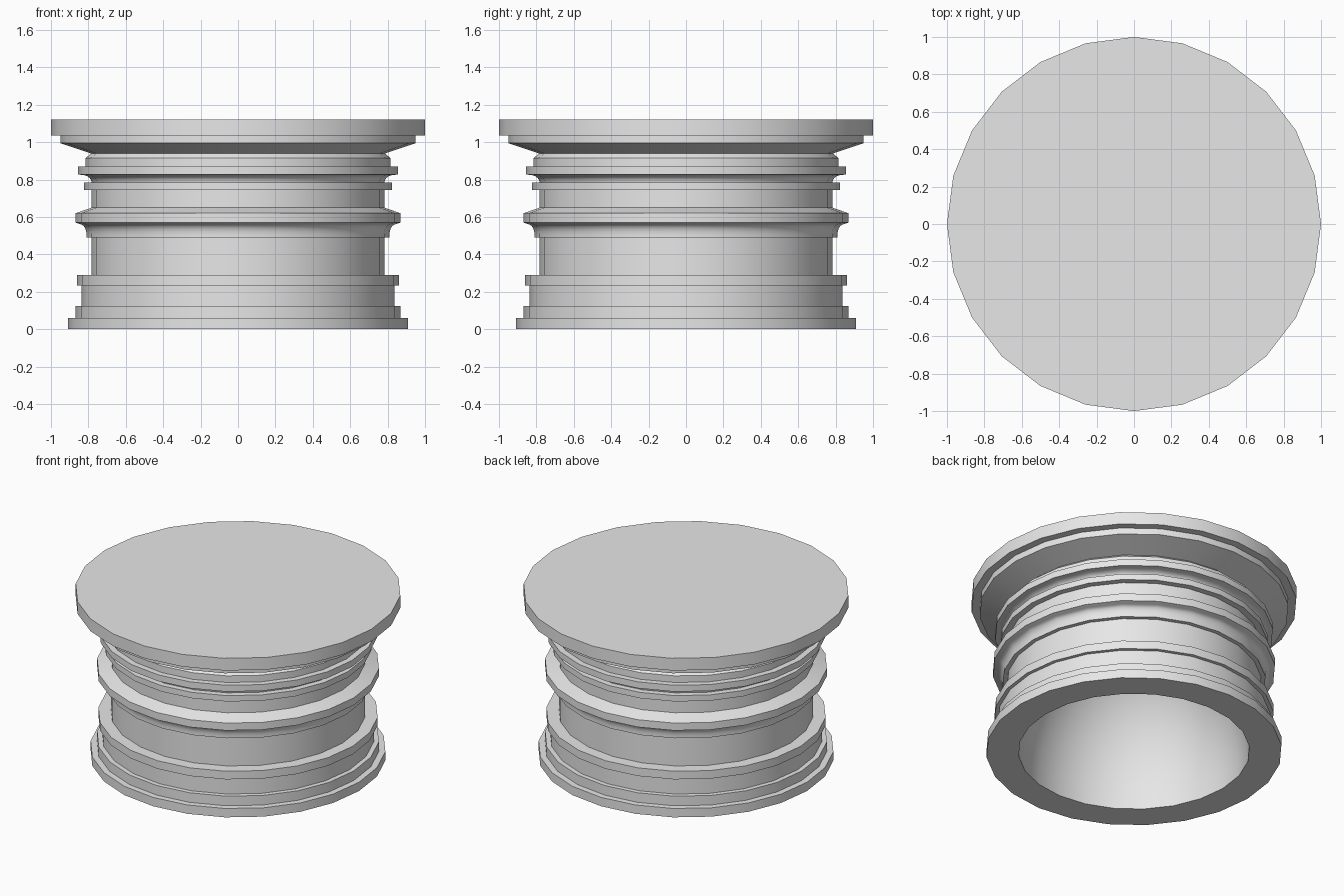
import bpy
import bmesh
from math import sin, cos, pi, radians

if "Cube" in bpy.data.objects:
    bpy.data.objects.remove(bpy.data.objects["Cube"], do_unlink=True)

SIDES = 24


def band(radius, low, high):
    """Straight vertical band of the turned profile."""
    return [(radius, low), (radius, high)]


def cove(r_low, z_low, r_high, z_high, steps=5):
    """Concave quarter curve that flares outward as it rises."""
    return [(r_low + (r_high - r_low) * (1 - cos(a)),
             z_low + (z_high - z_low) * sin(a))
            for a in (pi / 2 * i / steps for i in range(steps + 1))]


def lathe(name, profile, material):
    """Turn a closed profile of (radius, height) points about z."""
    bm = bmesh.new()
    verts = [bm.verts.new((r, 0, z)) for r, z in profile]
    edges = [bm.edges.new(pair) for pair in zip(verts, verts[1:])]
    bmesh.ops.spin(bm, geom=verts + edges, cent=(0, 0, 0), axis=(0, 0, 1),
                   angle=2 * pi, steps=SIDES, use_duplicate=False)
    bmesh.ops.remove_doubles(bm, verts=bm.verts, dist=0.0005)
    bmesh.ops.recalc_face_normals(bm, faces=bm.faces)
    mesh = bpy.data.meshes.new(name)
    bm.to_mesh(mesh)
    bm.free()
    mesh.materials.append(material)
    obj = bpy.data.objects.new(name, mesh)
    bpy.context.collection.objects.link(obj)
    bpy.ops.object.select_all(action="DESELECT")
    obj.select_set(True)
    bpy.context.view_layer.objects.active = obj
    bpy.ops.object.shade_smooth_by_angle(angle=radians(30))
    return obj


grey = bpy.data.materials.new("plain grey")
grey.use_nodes = True
grey.diffuse_color = (0.8, 0.8, 0.8, 1)
grey.node_tree.nodes["Principled BSDF"].inputs["Base Color"].default_value = (0.8, 0.8, 0.8, 1)

# Domed hollow, from its crown down to the rim
hollow = [(0.71 * sin(a), 0.92 * cos(a)) for a in (pi / 2 * i / 12 for i in range(13))]
hollow[0], hollow[-1] = (0, 0.92), (0.71, 0)

# Stepped base and drum
base = (band(0.908, 0, 0.06) + band(0.868, 0.06, 0.125)
        + band(0.837, 0.125, 0.235) + band(0.86, 0.235, 0.29))
drum = band(0.783, 0.29, 0.49) + [(0.81, 0.49)]

# Large middle ring carried on a cove, with a sloping top
middle_ring = cove(0.81, 0.505, 0.845, 0.562) + band(0.868, 0.57, 0.62)
neck = band(0.783, 0.65, 0.745)

# Thin ring, flared ring and shoulder under the cap
upper_rings = (band(0.823, 0.745, 0.785) + cove(0.783, 0.785, 0.835, 0.825)
               + band(0.855, 0.827, 0.87) + band(0.815, 0.87, 0.915))

# Wide cap with a bevelled underside and flat top
cap = [(0.785, 0.94)] + band(0.95, 0.995, 1.037) + band(1, 1.037, 1.12) + [(0, 1.12)]

lathe("turned_pedestal", hollow + base + drum + middle_ring + neck + upper_rings + cap, grey)
